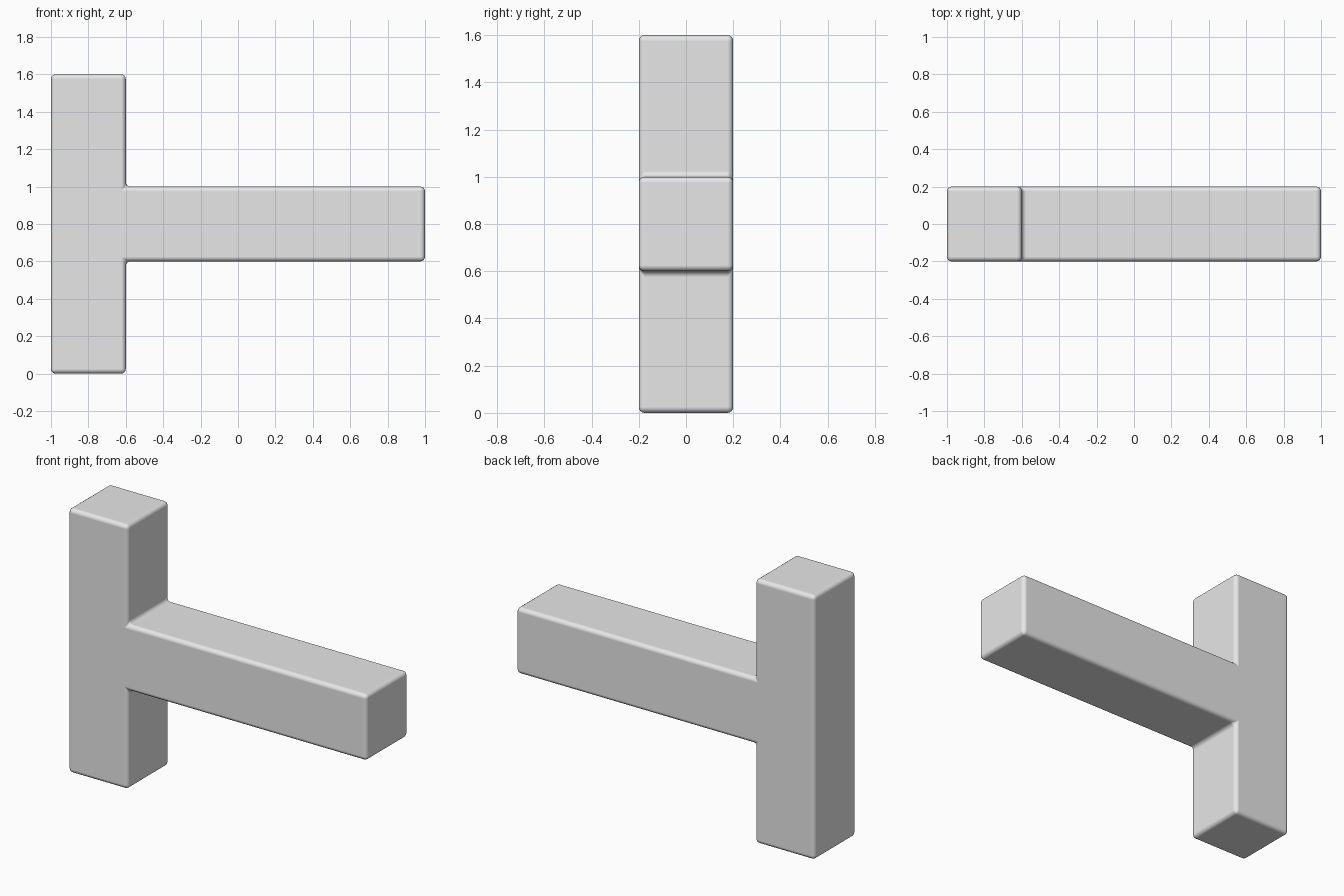
import bpy
import bmesh
from mathutils import Vector

cube = bpy.data.objects.get("Cube")
if cube:
    bpy.data.objects.remove(cube, do_unlink=True)

# Plain grey for the whole body
grey = bpy.data.materials.new("light_grey")
grey.use_nodes = True
colour = (0.8, 0.8, 0.8, 1)
grey.diffuse_color = colour
grey.node_tree.nodes["Principled BSDF"].inputs["Base Color"].default_value = colour

# Sideways T outline: upright post with an arm reaching to +x
outline = [(-1, 0), (-0.6, 0), (-0.6, 0.6), (1, 0.6),
           (1, 1), (-0.6, 1), (-0.6, 1.6), (-1, 1.6)]
bm = bmesh.new()
face = bm.faces.new([bm.verts.new((x, -0.2, z)) for x, z in outline])
extruded = bmesh.ops.extrude_face_region(bm, geom=[face], use_keep_orig=True)
back = [v for v in extruded["geom"] if isinstance(v, bmesh.types.BMVert)]
bmesh.ops.translate(bm, verts=back, vec=Vector((0, 0.4, 0)))
bmesh.ops.recalc_face_normals(bm, faces=bm.faces)

mesh = bpy.data.meshes.new("post_with_arm")
bm.to_mesh(mesh)
bm.free()
mesh.materials.append(grey)
body = bpy.data.objects.new("post_with_arm", mesh)
bpy.context.collection.objects.link(body)

# Rounded outer edges and filleted inner corners
bevel = body.modifiers.new("rounded_edges", "BEVEL")
bevel.width = 0.025
bevel.segments = 4
bevel.limit_method = "ANGLE"
bevel.harden_normals = True

bpy.context.view_layer.objects.active = body
body.select_set(True)
bpy.ops.object.shade_smooth()
